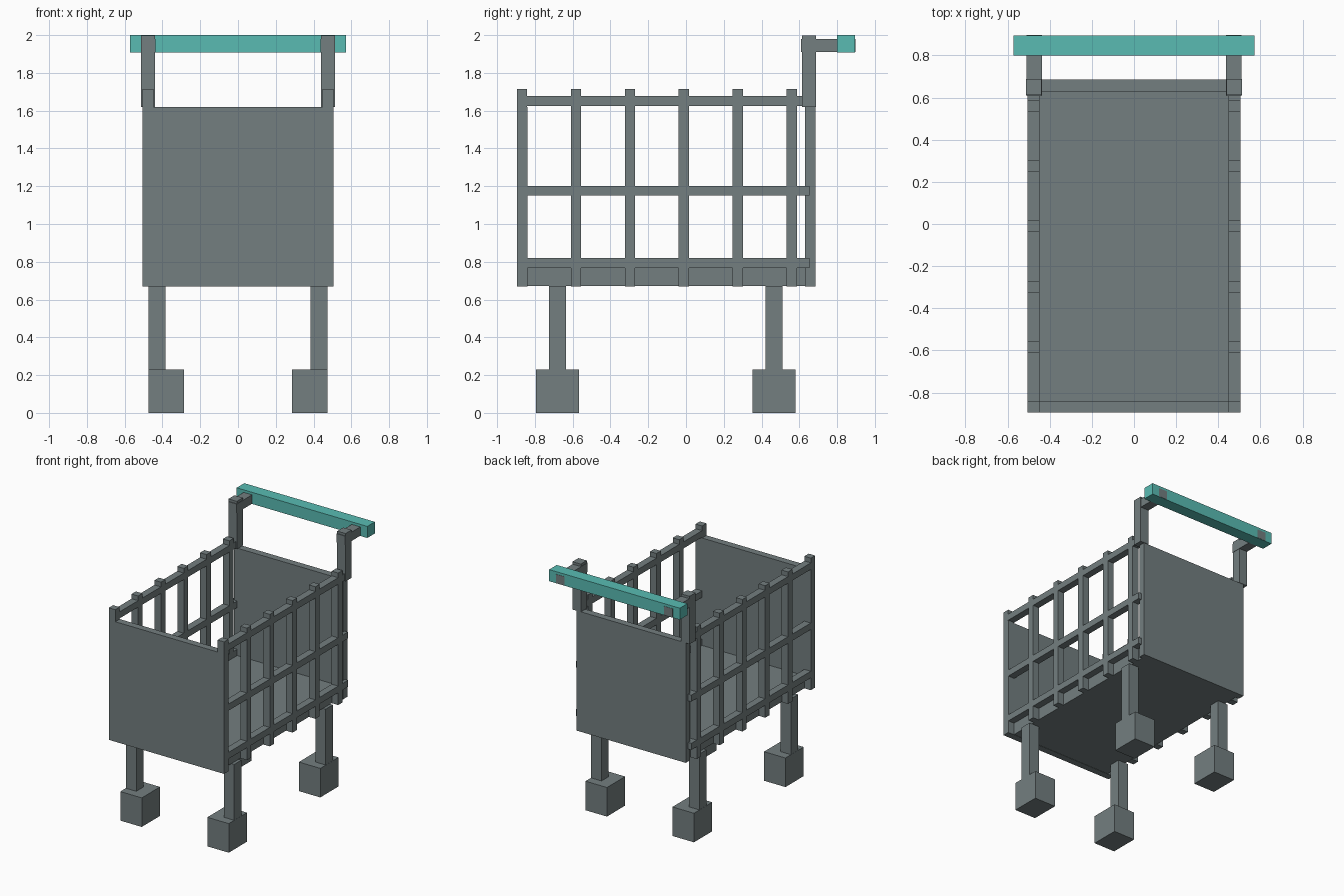
import bpy

if "Cube" in bpy.data.objects:
    bpy.data.objects.remove(bpy.data.objects["Cube"])


def material(name, color):
    m = bpy.data.materials.new(name)
    m.diffuse_color = (*color, 1)
    m.use_nodes = True
    m.node_tree.nodes["Principled BSDF"].inputs["Base Color"].default_value = m.diffuse_color
    return m


teal = material("teal", (0.1, 0.5, 0.45))
dark = material("dark_grey", (0.172, 0.209, 0.214))


def box(name, x, y, z, mat=dark):
    """Box from (min, max) extents on each axis."""
    bpy.ops.mesh.primitive_cube_add(size=1)
    o = bpy.context.object
    o.name = name
    for v in o.data.vertices:
        v.co = [r[0] if c < 0 else r[1] for c, r in zip(v.co, (x, y, z))]
    o.data.materials.append(mat)
    return o


def pair(name, x, y, z):
    """Box on the right and its mirror on the left."""
    box(name + "_right", x, y, z)
    box(name + "_left", (-x[1], -x[0]), y, z)


# Basket floor and end panels
box("basket_floor", (-0.45, 0.45), (-0.87, 0.66), (0.672, 0.77))
box("front_panel", (-0.505, 0.505), (-0.895, -0.84), (0.67, 1.62))
box("back_panel", (-0.478, 0.478), (0.63, 0.685), (0.67, 1.62))

# Side grid: upright slats and long rails of the same thickness
for i in range(6):
    y = -0.868 + i * 0.2855
    pair(f"side_slat_{i + 1}", (0.448, 0.505), (y - 0.027, y + 0.027), (0.67, 1.715))
for i, z in enumerate((0.768, 1.15, 1.626)):
    pair(f"side_rail_{i + 1}", (0.448, 0.505), (-0.893, 0.655), (z, z + 0.052))

# Legs and block feet
for name, y in (("front", -0.68), ("back", 0.465)):
    pair(name + "_leg", (0.383, 0.474), (y - 0.045, y + 0.045), (0.2, 0.672))
    pair(name + "_foot", (0.287, 0.475), (y - 0.114, y + 0.114), (0, 0.23))

# Push handle: posts, arms and grip bar
pair("handle_post", (0.44, 0.513), (0.613, 0.688), (1.62, 1.999))
pair("handle_arm", (0.437, 0.511), (0.608, 0.897), (1.91, 1.98))
box("handle_grip", (-0.572, 0.572), (0.8, 0.895), (1.908, 2.0), teal)
